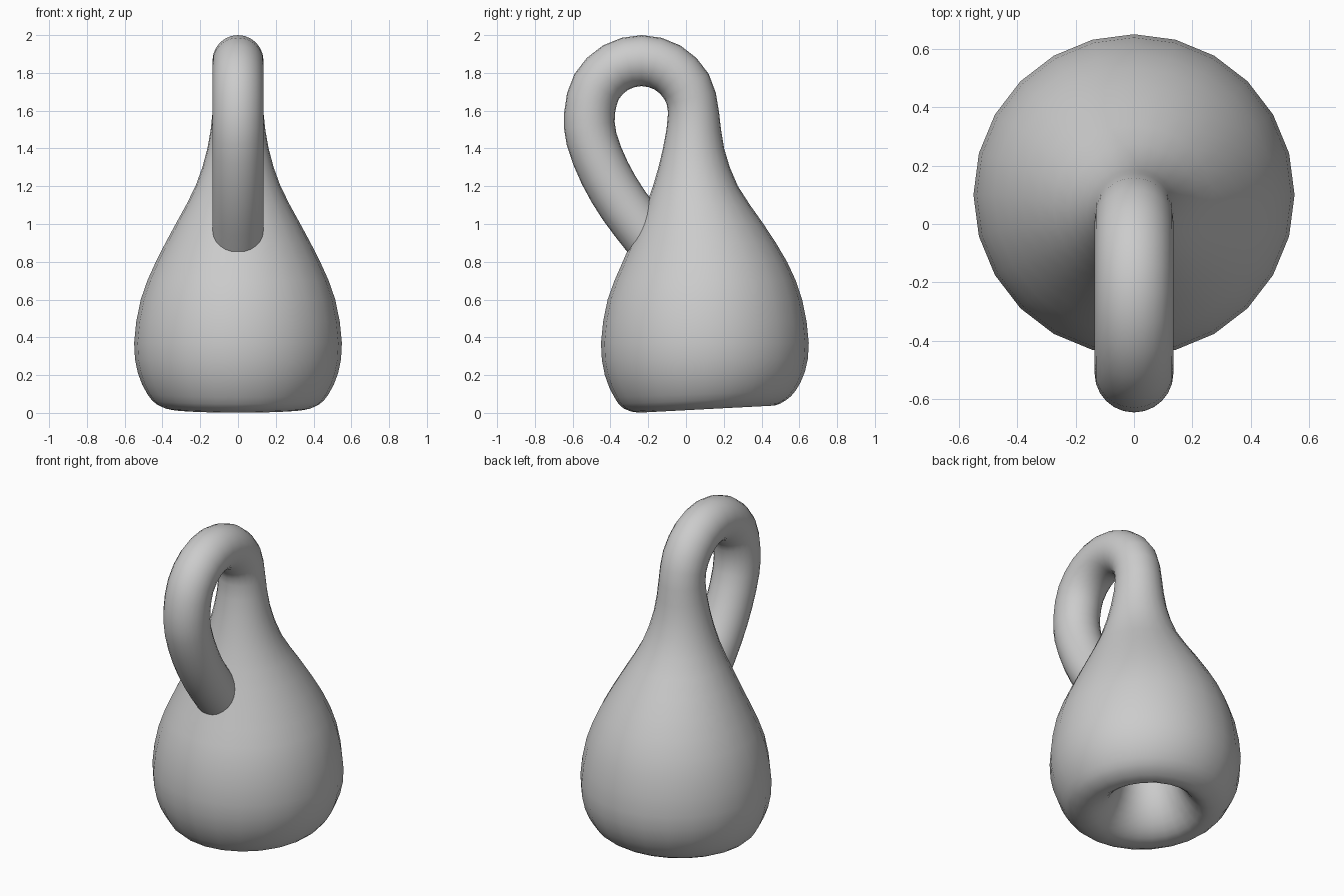
import bpy, bmesh
from math import sin, cos, pi, radians
from mathutils import Vector

cube = bpy.data.objects.get("Cube")
if cube:
    bpy.data.objects.remove(cube)

SIDES = 24
TUBE = 0.135

# Ring stations: y, z, radius, tilt towards the front in degrees
inner_flare = [(-0.02, 0.7, TUBE, 33), (0.08, 0.5, 0.14, 20), (0.12, 0.32, 0.155, 10),
               (0.13, 0.18, 0.185, 5), (0.13, 0.08, 0.24, 3), (0.12, 0.03, 0.3, 3)]
bulb = [(0.11, 0.02, 0.36, 3), (0.1, 0.045, 0.43, 3), (0.1, 0.1, 0.48, 2),
        (0.1, 0.21, 0.53, 1), (0.1, 0.37, 0.55, 0), (0.1, 0.6, 0.515, 0),
        (0.1, 0.8, 0.435, 0), (0.08, 1, 0.33, 0), (0.05, 1.2, 0.225, 0),
        (0.04, 1.4, 0.162, 0)]
arch = [(-0.235 + 0.275 * cos(radians(t)), 1.59 + 0.275 * sin(radians(t)), TUBE, t)
        for t in range(0, 181, 30)]
handle = [(-0.5, 1.45, TUBE, 193), (-0.43, 1.27, TUBE, 206), (-0.33, 1.1, TUBE, 215),
          (-0.2, 0.93, TUBE, 217), (-0.02, 0.7, TUBE, 213)]


def smooth_path(rows, steps):
    """Catmull-Rom interpolation through the stations."""
    pts = [Vector(r) for r in rows]
    pts = [pts[0]] + pts + [pts[-1]]
    out = []
    for a, b, c, d in zip(pts, pts[1:], pts[2:], pts[3:]):
        for i in range(steps):
            t = i / steps
            out.append(b + (c - a) * t / 2 + (a * 2 - b * 5 + c * 4 - d) * t**2 / 2
                       + (b * 3 - a - c * 3 + d) * t**3 / 2)
    return out + [pts[-1]]


def sweep(name, stations):
    """Skin a chain of tilted circles."""
    bm = bmesh.new()
    rings = []
    for y, z, r, tilt in stations:
        a = radians(tilt)
        ring = []
        for k in range(SIDES):
            u = 2 * pi * k / SIDES
            ring.append(bm.verts.new((r * cos(u), y + r * sin(u) * cos(a),
                                      z + r * sin(u) * sin(a))))
        rings.append(ring)
    for lo, hi in zip(rings, rings[1:]):
        for k in range(SIDES):
            n = (k + 1) % SIDES
            bm.faces.new((lo[k], lo[n], hi[n], hi[k]))
    mesh = bpy.data.meshes.new(name)
    bm.to_mesh(mesh)
    bm.free()
    mesh.shade_smooth()
    obj = bpy.data.objects.new(name, mesh)
    bpy.context.collection.objects.link(obj)
    return obj


# One colour
grey = bpy.data.materials.new("plain grey")
grey.use_nodes = True
colour = (0.6, 0.6, 0.6, 1)
grey.diffuse_color = colour
grey.node_tree.nodes["Principled BSDF"].inputs["Base Color"].default_value = colour

# Bottle whose neck loops over, passes through the wall and flares into the base
bottle = sweep("looped_bottle", smooth_path(inner_flare + bulb + arch + handle, 2))
bottle.data.materials.append(grey)
